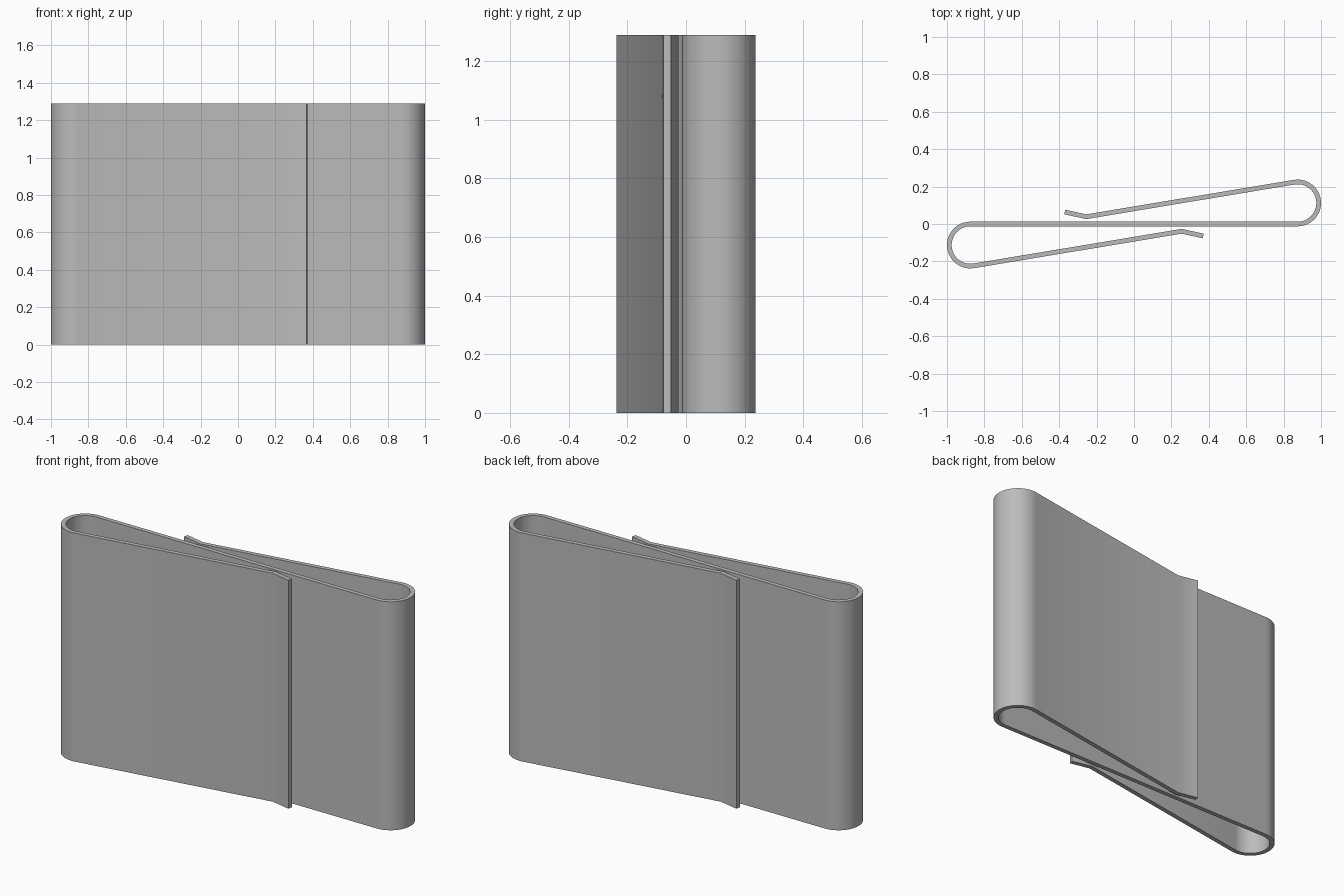
import bpy, bmesh, math
from mathutils import Vector

cube = bpy.data.objects.get("Cube")
if cube:
    bpy.data.objects.remove(cube, do_unlink=True)

HEIGHT = 1.29
THICK = 0.025
RADIUS = 0.1125                 # centreline radius of the end loops
LOOP = Vector((0.8875 - THICK / 2, RADIUS))
ARC_STEPS = 24
ARM_ANGLE = math.radians(9.4)

# Brushed metal colour
metal = bpy.data.materials.new("grey metal")
metal.use_nodes = True
grey = (0.5, 0.5, 0.5, 1)
metal.diffuse_color = grey
metal.node_tree.nodes["Principled BSDF"].inputs["Base Color"].default_value = grey

# Centreline of one half: loop, sloping arm, flared tip
half = []
for i in range(ARC_STEPS + 1):
    a = -math.pi / 2 + (math.pi + ARM_ANGLE) * i / ARC_STEPS
    half.append(LOOP + RADIUS * Vector((math.cos(a), math.sin(a))))
half += [Vector((-0.255, 0.039)), Vector((-0.37, 0.064))]

# The other half is the same path turned half a revolution
path = [-p for p in reversed(half)] + half


def mitre(i):
    """Offset vector from the centreline to the strip's left face."""
    dirs = []
    if i > 0:
        dirs.append((path[i] - path[i - 1]).normalized())
    if i < len(path) - 1:
        dirs.append((path[i + 1] - path[i]).normalized())
    normals = [Vector((-d.y, d.x)) for d in dirs]
    n = sum(normals, Vector((0, 0))).normalized()
    return n * (THICK / 2) / n.dot(normals[0])


# Bent strip: flat ribbon in plan, extruded to full height
bm = bmesh.new()
rows = []
for i, p in enumerate(path):
    m = mitre(i)
    rows.append([bm.verts.new((*q, 0)) for q in (p + m, p - m)])
for (a, b), (c, d) in zip(rows, rows[1:]):
    bm.faces.new((a, b, d, c))
ext = bmesh.ops.extrude_face_region(bm, geom=bm.faces[:])
top = [g for g in ext["geom"] if isinstance(g, bmesh.types.BMVert)]
bmesh.ops.translate(bm, verts=top, vec=(0, 0, HEIGHT))
bmesh.ops.recalc_face_normals(bm, faces=bm.faces[:])

mesh = bpy.data.meshes.new("folded_clip")
bm.to_mesh(mesh)
bm.free()
mesh.materials.append(metal)
clip = bpy.data.objects.new("folded_clip", mesh)
bpy.context.collection.objects.link(clip)

# Smooth bends, crisp rims
bpy.ops.object.select_all(action="DESELECT")
clip.select_set(True)
bpy.context.view_layer.objects.active = clip
bpy.ops.object.shade_smooth_by_angle(angle=math.radians(30))
